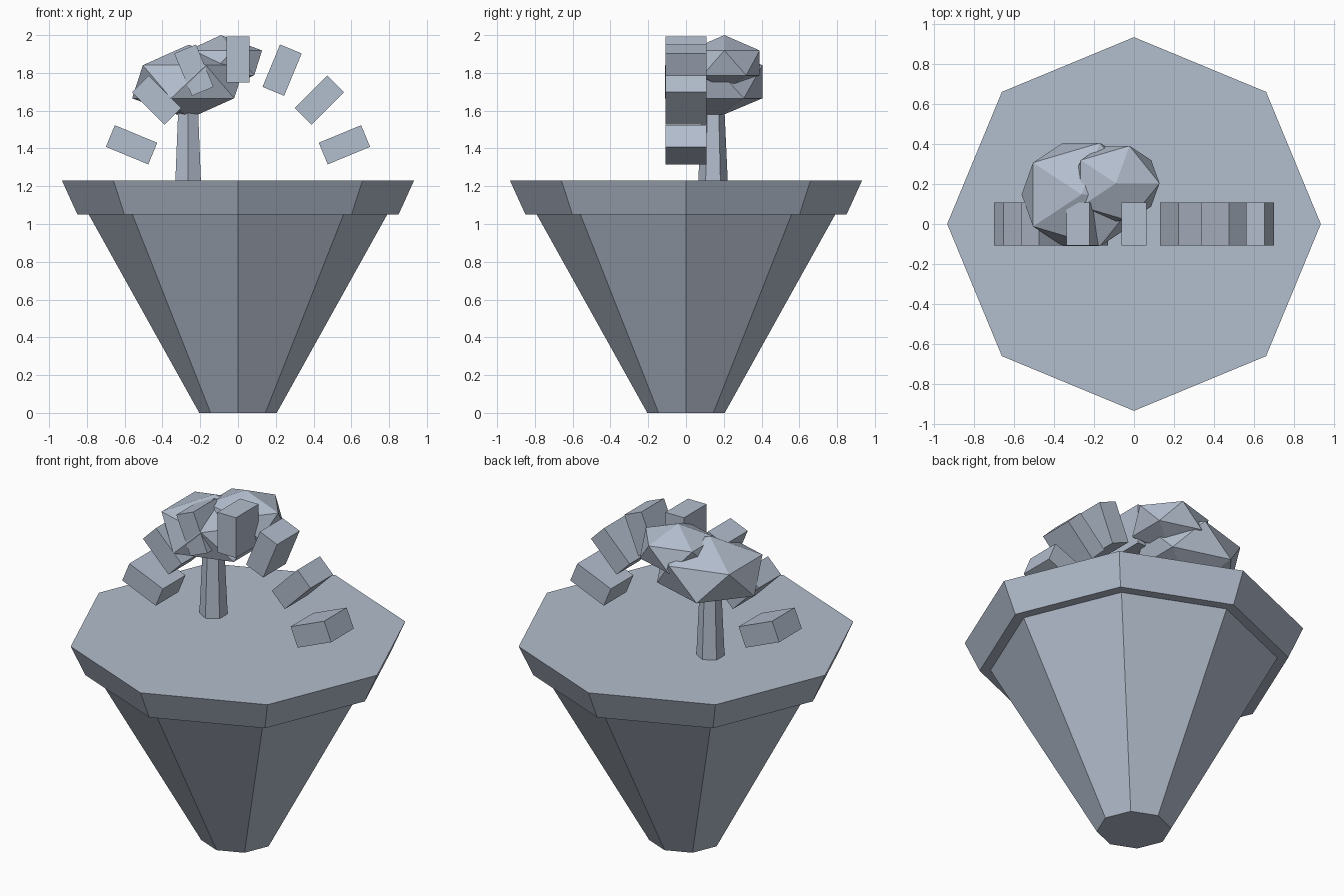
import bpy
from math import sin, cos, radians

cube = bpy.data.objects.get("Cube")
if cube:
    bpy.data.objects.remove(cube, do_unlink=True)

stone = bpy.data.materials.new("pale_blue_grey")
stone.use_nodes = True
colour = (0.45, 0.51, 0.61, 1)
stone.diffuse_color = colour
stone.node_tree.nodes["Principled BSDF"].inputs["Base Color"].default_value = colour


def finish(name):
    obj = bpy.context.object
    obj.name = obj.data.name = name
    obj.data.materials.clear()
    obj.data.materials.append(stone)
    bpy.ops.object.shade_flat()
    return obj


def frustum(name, sides, r_low, r_high, z_low, z_high, x=0, y=0):
    """Tapered prism with one corner on the y axis."""
    bpy.ops.mesh.primitive_cone_add(
        vertices=sides, radius1=r_low, radius2=r_high, depth=z_high - z_low,
        location=(x, y, (z_low + z_high) / 2))
    return finish(name)


def foliage(name, centre, radii):
    """Squashed icosahedron clump."""
    bpy.ops.mesh.primitive_ico_sphere_add(subdivisions=1, radius=1, location=centre)
    obj = finish(name)
    obj.scale = radii
    return obj


# Floating island: tapered rock with an overhanging slab
frustum("island_rock", 8, 0.205, 0.79, 0, 1.05)
frustum("island_slab", 8, 0.85, 0.932, 1.05, 1.23)

# Tree
frustum("tree_trunk", 6, 0.078, 0.06, 1.23, 1.62, -0.264, 0.143)
foliage("large_foliage", (-0.262, 0.147, 1.753), (0.334, 0.303, 0.196))
foliage("small_foliage", (-0.09, 0.203, 1.853), (0.243, 0.22, 0.147))

# Arch of separate blocks, each turned to follow the curve
for i in range(-3, 4):
    angle = radians(22.5 * i)
    bpy.ops.mesh.primitive_cube_add(
        size=1, location=(0.61 * sin(angle), 0, 1.14 + 0.73 * cos(angle)),
        rotation=(0, angle, 0))
    block = finish(f"arch_block_{i + 4}")
    block.scale = (0.124, 0.216, 0.243)
